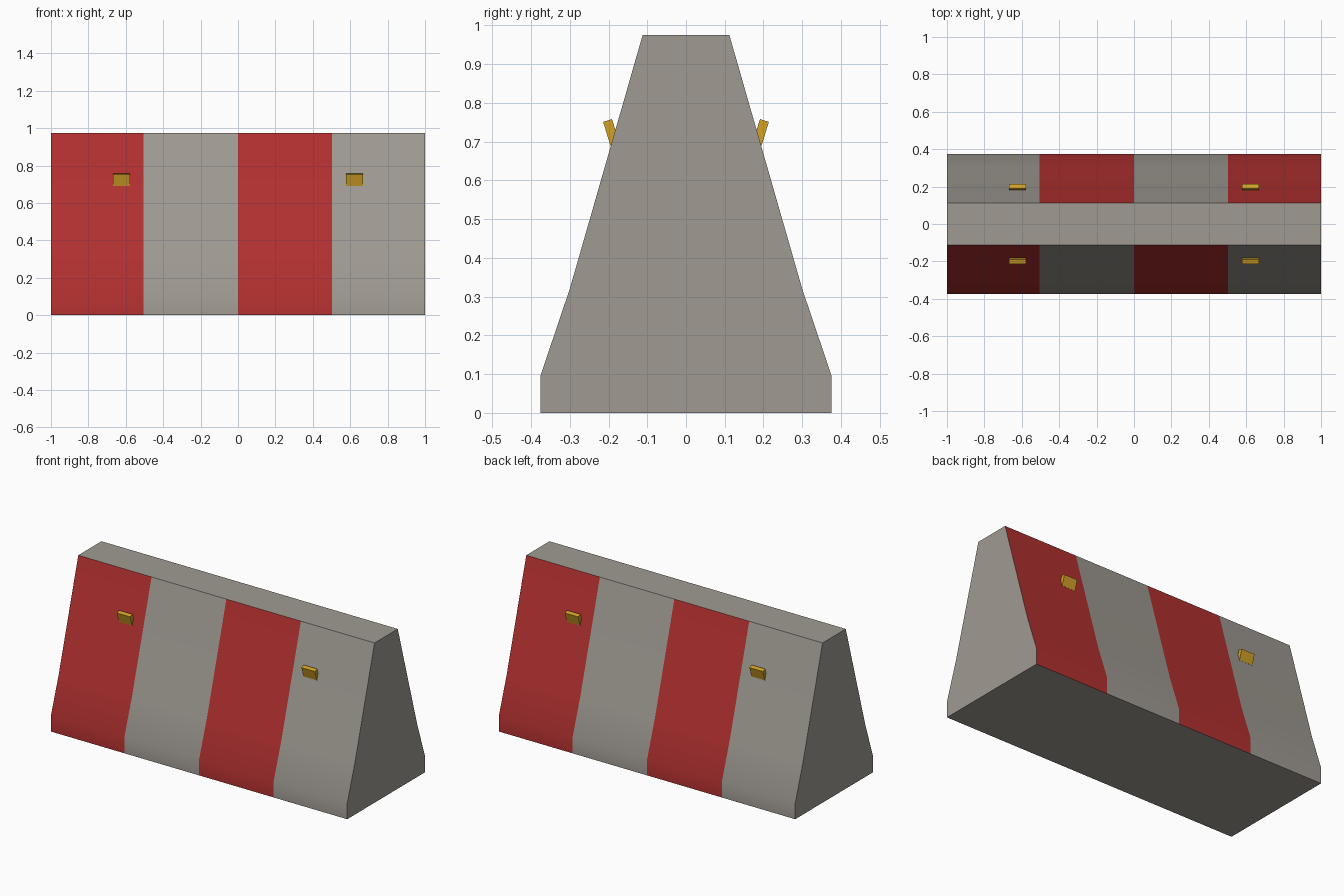
import bpy, bmesh, math
from mathutils import Matrix, Vector

if "Cube" in bpy.data.objects:
    bpy.data.objects.remove(bpy.data.objects["Cube"])


def material(name, rgb):
    m = bpy.data.materials.new(name)
    m.diffuse_color = (*rgb, 1)
    m.use_nodes = True
    m.node_tree.nodes["Principled BSDF"].inputs["Base Color"].default_value = m.diffuse_color
    return m


concrete = material("concrete grey", (0.35, 0.325, 0.29))
red = material("stripe red", (0.45, 0.03, 0.03))
amber = material("reflector amber", (0.65, 0.36, 0.02))


def add_object(name, bm, mats):
    bmesh.ops.recalc_face_normals(bm, faces=bm.faces)
    me = bpy.data.meshes.new(name)
    bm.to_mesh(me)
    bm.free()
    for m in mats:
        me.materials.append(m)
    ob = bpy.data.objects.new(name, me)
    bpy.context.collection.objects.link(ob)
    return ob


# Barrier body: mirrored profile extruded along x
half = [(0.375, 0), (0.375, 0.098), (0.30, 0.32), (0.112, 0.975)]
profile = half + [(-y, z) for y, z in reversed(half)]
bm = bmesh.new()
end = bm.faces.new([bm.verts.new((-1, y, z)) for y, z in profile])
ext = bmesh.ops.extrude_face_region(bm, geom=[end])
bmesh.ops.translate(bm, vec=(2, 0, 0),
                    verts=[v for v in ext["geom"] if isinstance(v, bmesh.types.BMVert)])

# Cut the stripe borders
for x in (-0.505, 0, 0.503):
    bmesh.ops.bisect_plane(bm, geom=bm.verts[:] + bm.edges[:] + bm.faces[:],
                           plane_co=(x, 0, 0), plane_no=(1, 0, 0))
bmesh.ops.recalc_face_normals(bm, faces=bm.faces)

# Paint alternate stripes on the two long sides, offset front to back
for f in bm.faces:
    if abs(f.normal.y) > 0.5:
        stripe = int((f.calc_center_median().x + 1) // 0.5)
        f.material_index = int(stripe % 2 == (0 if f.normal.y < 0 else 1))
body = add_object("barrier_body", bm, [concrete, red])
bpy.context.view_layer.objects.active = body
body.select_set(True)
bpy.ops.object.shade_smooth_by_angle(angle=math.radians(30))

# Reflectors: small plates leaning outward from both long sides
tilt = math.radians(17)
for side, sname in ((-1, "front"), (1, "back")):
    for x, xname in ((-0.623, "left"), (0.623, "right")):
        bm = bmesh.new()
        bmesh.ops.create_cube(bm, size=1, matrix=Matrix.Diagonal((0.09, 0.024, 0.064, 1)))
        bmesh.ops.transform(
            bm, verts=bm.verts,
            matrix=Matrix.Translation(Vector((x, side * 0.193, 0.724)))
            @ Matrix.Rotation(-side * tilt, 4, "X"))
        add_object(f"reflector_{sname}_{xname}", bm, [amber])
